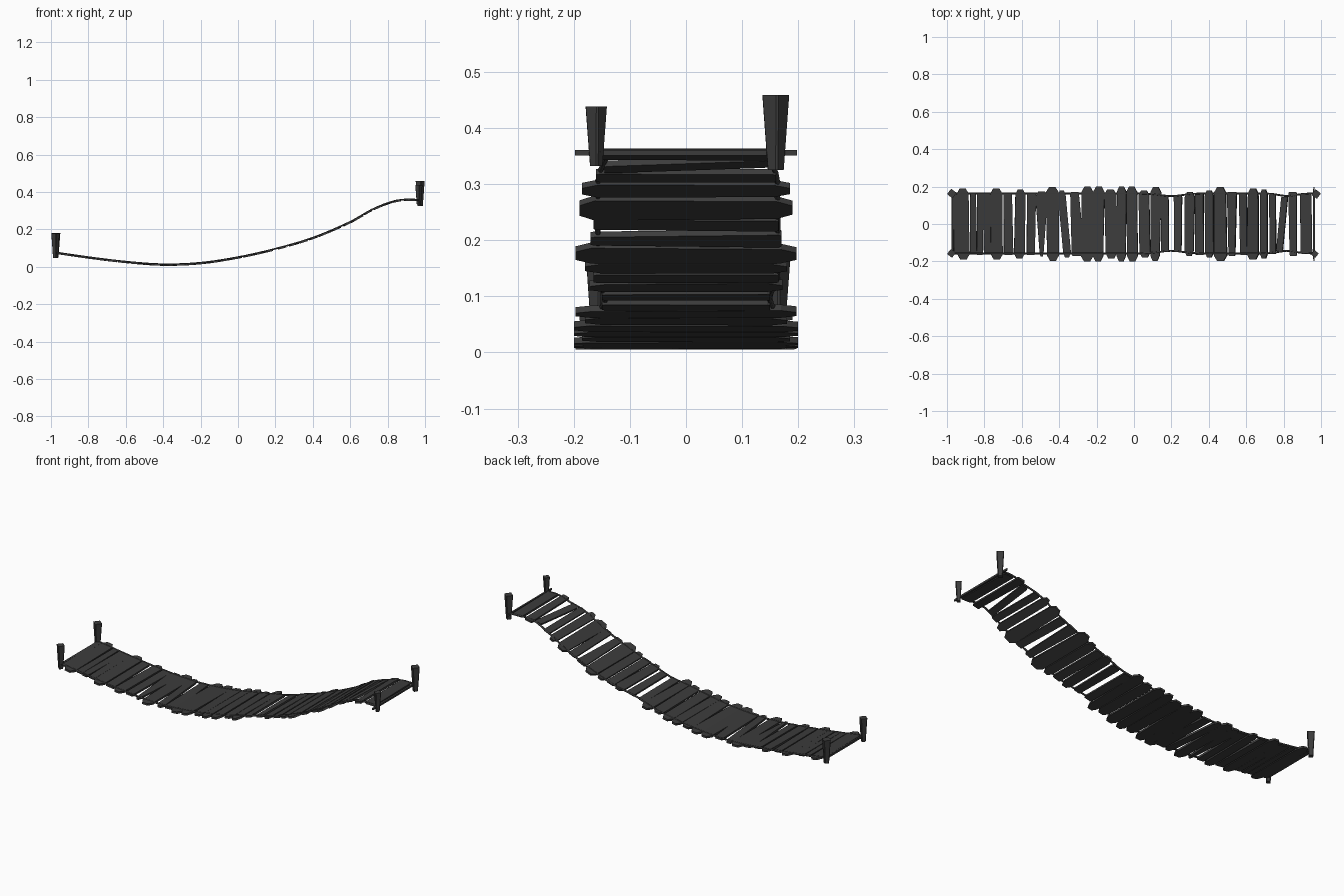
import bpy
import bmesh
import math
import random
from mathutils import Matrix, Vector

random.seed(4)
if "Cube" in bpy.data.objects:
    bpy.data.objects.remove(bpy.data.objects["Cube"], do_unlink=True)


def make_material(name, rgb):
    mat = bpy.data.materials.new(name)
    mat.use_nodes = True
    mat.diffuse_color = (*rgb, 1)
    mat.node_tree.nodes["Principled BSDF"].inputs["Base Color"].default_value = (*rgb, 1)
    return mat


wood = make_material("dark_grey_wood", (0.045, 0.045, 0.045))

# Sagging line of the bridge deck, as x and z
SAG = [(-1.0, 0.078), (-0.8, 0.049), (-0.6, 0.025), (-0.4, 0.011), (-0.2, 0.019),
       (0.0, 0.049), (0.2, 0.094), (0.4, 0.153), (0.6, 0.238), (0.73, 0.31),
       (0.86, 0.354), (1.0, 0.355)]


def slope(i):
    a, b = SAG[max(i - 1, 0)], SAG[min(i + 1, len(SAG) - 1)]
    return (b[1] - a[1]) / (b[0] - a[0])


def deck_z(x):
    """Height of the deck at x, by smooth interpolation."""
    i = max(k for k in range(len(SAG) - 1) if k == 0 or SAG[k][0] <= x)
    (xa, za), (xb, zb) = SAG[i], SAG[i + 1]
    w = xb - xa
    t = (x - xa) / w
    return ((2 * t**3 - 3 * t**2 + 1) * za + (t**3 - 2 * t**2 + t) * w * slope(i)
            + (3 * t**2 - 2 * t**3) * zb + (t**3 - t**2) * w * slope(i + 1))


def deck_pitch(x):
    e = 0.01
    return -math.atan2(deck_z(x + e) - deck_z(x - e), 2 * e)


def add_object(name, bm):
    bmesh.ops.recalc_face_normals(bm, faces=bm.faces[:])
    mesh = bpy.data.meshes.new(name)
    bm.to_mesh(mesh)
    bm.free()
    mesh.materials.append(wood)
    obj = bpy.data.objects.new(name, mesh)
    bpy.context.collection.objects.link(obj)
    return obj


def add_plank(name, x, width, half, taper=0.0, skew=0.0, thick=0.011):
    """Flat board with cut corners; long boards get more pointed ends."""
    cut = 0.028 if half > 0.17 else 0.006
    tip = 0.5 if half > 0.17 else 0.85
    outline = []
    for end in (1, -1):
        w = width / 2 * (1 + end * taper)
        c = end * skew
        side = [(c + w, end * (half - cut)), (c + w * tip, end * half),
                (c - w * tip, end * half), (c - w, end * (half - cut))]
        outline += side if end > 0 else side[::-1]
    bm = bmesh.new()
    face = bm.faces.new([bm.verts.new((px, py, -thick / 2)) for px, py in outline])
    up = bmesh.ops.extrude_face_region(bm, geom=[face])
    bmesh.ops.translate(bm, vec=(0, 0, thick),
                        verts=[v for v in up["geom"] if isinstance(v, bmesh.types.BMVert)])
    obj = add_object(name, bm)
    obj.matrix_world = (Matrix.Translation((x, 0, deck_z(x)))
                        @ Matrix.Rotation(deck_pitch(x), 4, "Y"))
    return obj


# Deck planks: centre x, width, half length, then taper and skew where strong
PLANKS = [
    (-0.955, 0.02, 0.16), (-0.914, 0.064, 0.19), (-0.86, 0.034, 0.16),
    (-0.823, 0.034, 0.165), (-0.786, 0.038, 0.16), (-0.735, 0.064, 0.19),
    (-0.673, 0.048, 0.165), (-0.61, 0.056, 0.185), (-0.55, 0.046, 0.165),
    (-0.494, 0.044, 0.175, 0.5), (-0.435, 0.066, 0.197), (-0.372, 0.042, 0.18, 0, -0.014),
    (-0.308, 0.058, 0.17, -0.2, -0.01), (-0.25, 0.064, 0.2), (-0.19, 0.058, 0.2),
    (-0.124, 0.062, 0.185), (-0.067, 0.05, 0.2), (-0.01, 0.058, 0.2),
    (0.056, 0.058, 0.18), (0.115, 0.054, 0.197), (0.165, 0.042, 0.15),
    (0.235, 0.042, 0.15), (0.297, 0.052, 0.172), (0.35, 0.046, 0.165),
    (0.403, 0.048, 0.18), (0.462, 0.07, 0.197), (0.524, 0.046, 0.17, 0.2),
    (0.585, 0.042, 0.165), (0.637, 0.066, 0.19), (0.695, 0.044, 0.185),
    (0.742, 0.036, 0.16), (0.792, 0.036, 0.145, 0, 0.014), (0.85, 0.042, 0.17),
    (0.92, 0.062, 0.16)]
for n, (x, width, half, *shape) in enumerate(PLANKS, 1):
    taper, skew = (shape + [0, 0])[:2] if shape else (
        random.uniform(-0.08, 0.08), random.uniform(-0.003, 0.003))
    add_plank(f"plank_{n}", x, width, half, taper, skew)

# Thin crossbars that close the deck at both ends
add_plank("lower_crossbar", -0.97, 0.01, 0.165, thick=0.01)
add_plank("upper_crossbar", 0.962, 0.01, 0.198, thick=0.01)


# Ropes along both edges, pinched inward in two places
def rope_y(x):
    pinch = math.exp(-((x - 0.2) / 0.08) ** 2) + math.exp(-((x - 0.82) / 0.06) ** 2)
    return 0.16 - 0.014 * pinch


for side, name in ((1, "back_rope"), (-1, "front_rope")):
    curve = bpy.data.curves.new(name, "CURVE")
    curve.dimensions = "3D"
    curve.bevel_depth = 0.005
    curve.bevel_resolution = 1
    curve.use_fill_caps = True
    spline = curve.splines.new("POLY")
    count = 61
    spline.points.add(count - 1)
    for i, point in enumerate(spline.points):
        x = -0.975 + 1.95 * i / (count - 1)
        point.co = (x, side * rope_y(x) + 0.003, deck_z(x) + 0.003, 1)
    curve.materials.append(wood)
    bpy.context.collection.objects.link(bpy.data.objects.new(name, curve))


# Square posts set cornerwise, wider at the top
def add_post(name, x, y, low, high, radius):
    bm = bmesh.new()
    bmesh.ops.create_cone(bm, cap_ends=True, segments=4, radius1=radius * 0.62,
                          radius2=radius, depth=high - low)
    bmesh.ops.rotate(bm, verts=bm.verts[:], matrix=Matrix.Rotation(0.12, 3, "Z"))
    edges = [e for e in bm.edges if abs(e.verts[0].co.z - e.verts[1].co.z) > 0.01]
    bmesh.ops.bevel(bm, geom=edges, offset=0.003, segments=1, affect="EDGES")
    obj = add_object(name, bm)
    obj.location = Vector((x, y, (low + high) / 2))


add_post("lower_back_post", -0.974, 0.163, 0.05, 0.18, 0.026)
add_post("lower_front_post", -0.976, -0.157, 0.048, 0.178, 0.024)
add_post("upper_back_post", 0.974, 0.16, 0.325, 0.459, 0.026)
add_post("upper_front_post", 0.967, -0.16, 0.332, 0.438, 0.021)
